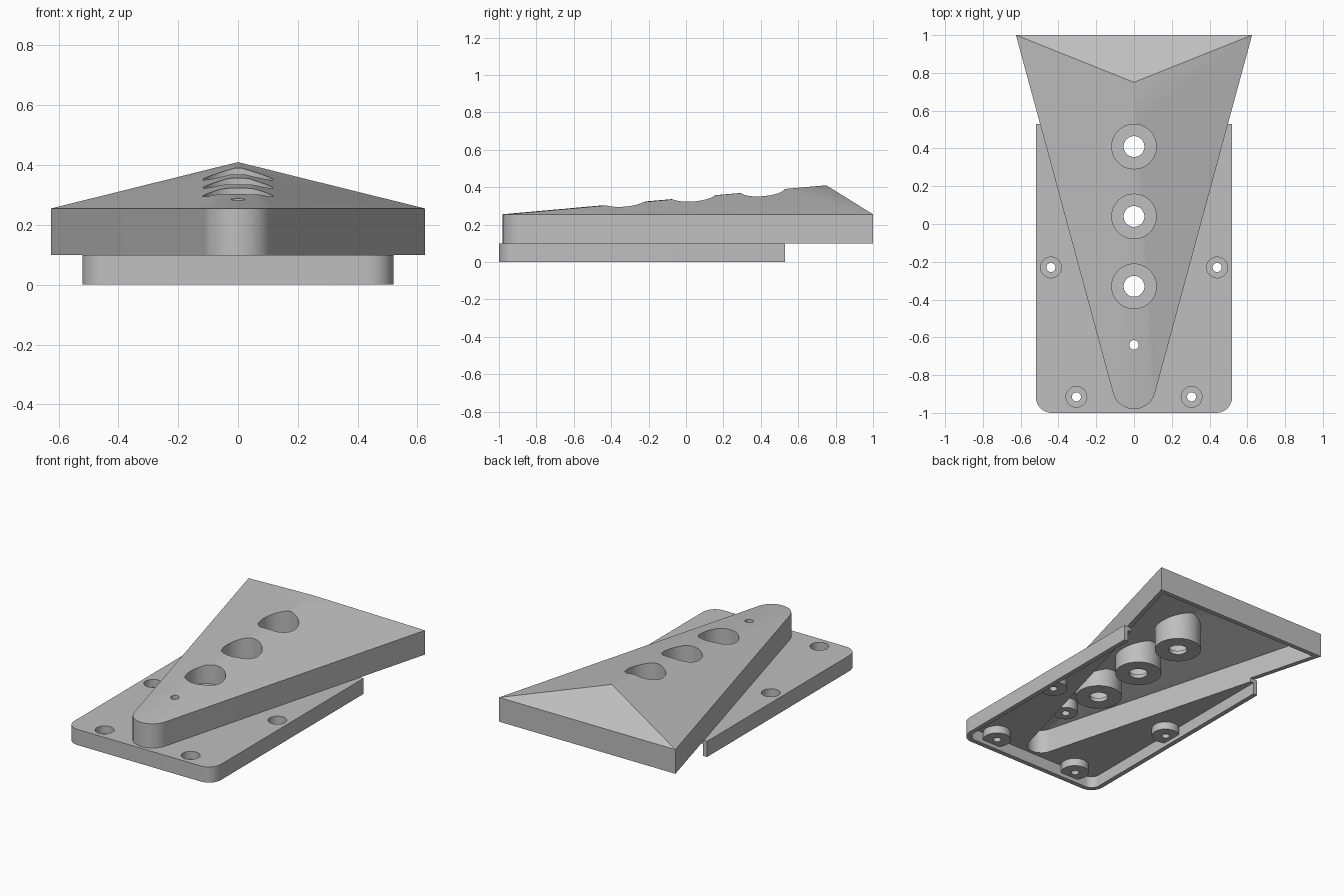
import bpy, bmesh, math

cube = bpy.data.objects.get("Cube")
if cube:
    bpy.data.objects.remove(cube, do_unlink=True)

grey = bpy.data.materials.new("plain grey")
grey.use_nodes = True
COLOUR = (0.52, 0.52, 0.52, 1)
grey.diffuse_color = COLOUR
grey.node_tree.nodes["Principled BSDF"].inputs["Base Color"].default_value = COLOUR

WALL, SKIN = 0.03, 0.025
NOSE_R, NOSE_Y = 0.115, -0.865
HALF_BACK, EAVE, DECK = 0.625, 0.255, 0.1


def solid(name, outline, z0, z1, apex=None):
    """Prism over an outline, with a flat top or a roof fanned to an apex."""
    bm = bmesh.new()
    low = [bm.verts.new((x, y, z0)) for x, y in outline]
    top = [bm.verts.new((x, y, z1)) for x, y in outline]
    tip = bm.verts.new(apex) if apex else None
    bm.faces.new(low[::-1])
    for i in range(len(low)):
        j = (i + 1) % len(low)
        bm.faces.new((low[i], low[j], top[j], top[i]))
        if tip:
            bm.faces.new((top[i], top[j], tip))
    if not tip:
        bm.faces.new(top)
    bmesh.ops.recalc_face_normals(bm, faces=bm.faces)
    mesh = bpy.data.meshes.new(name)
    bm.to_mesh(mesh)
    bm.free()
    mesh.materials.append(grey)
    obj = bpy.data.objects.new(name, mesh)
    bpy.context.collection.objects.link(obj)
    return obj


def arc(cx, cy, r, a0, a1, n):
    return [(cx + r * math.cos(a0 + (a1 - a0) * i / n),
             cy + r * math.sin(a0 + (a1 - a0) * i / n)) for i in range(n + 1)]


def cylinder(x, y, r, z0, z1):
    return solid("cutter", arc(x, y, r, 0, math.tau, 48)[:-1], z0, z1)


def subtract(target, cutter):
    mod = target.modifiers.new("cut", 'BOOLEAN')
    mod.operation, mod.solver, mod.object = 'DIFFERENCE', 'EXACT', cutter
    bpy.context.view_layer.objects.active = target
    bpy.ops.object.modifier_apply(modifier=mod.name)
    bpy.data.objects.remove(cutter, do_unlink=True)


def wedge_outline(inset):
    """Tapered plan with a round nose, running counter-clockwise."""
    run = 1 - NOSE_Y
    taper = math.atan2(HALF_BACK, run) - math.asin(NOSE_R / math.hypot(HALF_BACK, run))
    r, back = NOSE_R - inset, 1 - inset
    half = r / math.cos(taper) + math.tan(taper) * (back - NOSE_Y)
    nose = arc(0, NOSE_Y, r, math.pi + taper, math.tau - taper, 24)
    return [(-half, back)] + nose + [(half, back)]


def wedge_cavity():
    return solid("cutter", wedge_outline(WALL), -0.1, EAVE - SKIN, (0, 0.75, 0.41 - SKIN))


def plate_outline(inset, back):
    half, r = 0.52 - inset, 0.085 - inset
    front = -1 + inset
    left = arc(-half + r, front + r, r, math.pi, 1.5 * math.pi, 10)
    right = arc(half - r, front + r, r, 1.5 * math.pi, math.tau, 10)
    return [(-half, back)] + left + right + [(half, back)]


# Wedge cover: hollow shell with bosses left standing in the cavity
wedge_cover = solid("wedge_cover", wedge_outline(0), DECK, EAVE, (0, 0.75, 0.41))
wells = [0.41, 0.04, -0.33]
hollow = wedge_cavity()
for y in wells:
    subtract(hollow, cylinder(0, y, 0.138, 0.175, 0.6))
subtract(hollow, cylinder(0, -0.64, 0.072, 0.2, 0.6))
subtract(wedge_cover, hollow)
for y in wells:
    subtract(wedge_cover, cylinder(0, y, 0.118, 0.2, 0.6))
    subtract(wedge_cover, cylinder(0, y, 0.055, 0.05, 0.6))
subtract(wedge_cover, cylinder(0, -0.64, 0.025, 0.05, 0.6))

# Base plate: thin deck with a rim, open at the back and under the cover
base_plate = solid("base_plate", plate_outline(0, 0.53), 0, DECK)
screws = [(s * x, y) for x, y in ((0.44, -0.23), (0.305, -0.915)) for s in (-1, 1)]
hollow = solid("cutter", plate_outline(WALL, 0.6), -0.1, DECK - SKIN)
for x, y in screws:
    subtract(hollow, cylinder(x, y, 0.083, 0.025, 0.3))
subtract(base_plate, hollow)
subtract(base_plate, wedge_cavity())

# Counterbored screw holes
for x, y in screws:
    subtract(base_plate, cylinder(x, y, 0.055, 0.05, 0.3))
    subtract(base_plate, cylinder(x, y, 0.024, -0.1, 0.3))

# Smooth the round parts and keep the edges sharp
bpy.ops.object.select_all(action='DESELECT')
for obj in (wedge_cover, base_plate):
    obj.select_set(True)
bpy.context.view_layer.objects.active = wedge_cover
bpy.ops.object.shade_smooth_by_angle(angle=math.radians(20))
